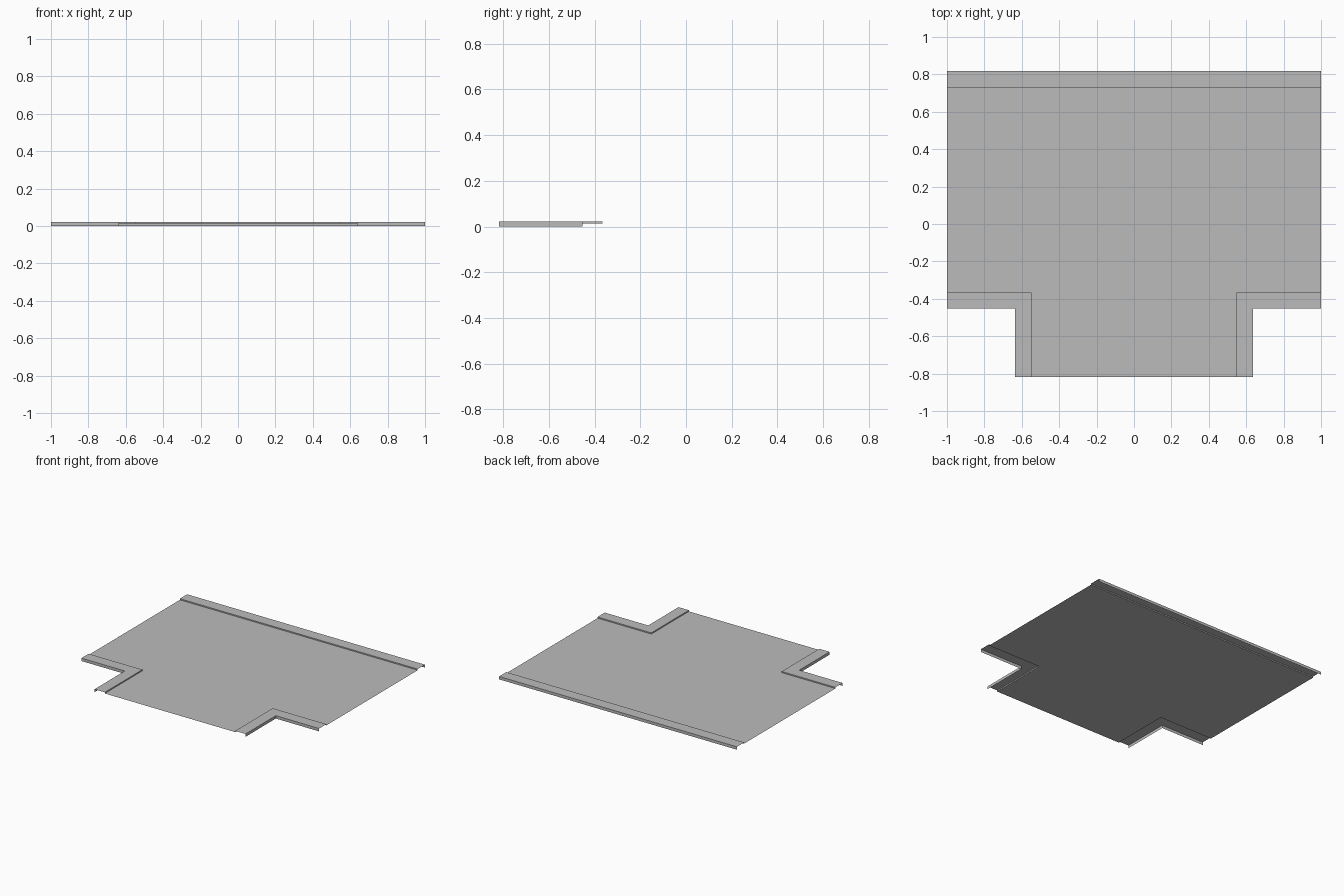
import bpy
import bmesh

cube = bpy.data.objects.get("Cube")
if cube:
    bpy.data.objects.remove(cube, do_unlink=True)

# Key dimensions
LENGTH = 1.0       # half length of the through road
FRONT = -0.817     # open end of the side branch
CENTRE = 0.182     # centre line of the through road
INNER = 0.548      # half width of the carriageway
OUTER = 0.635      # half width including kerbs
ROAD_Z = 0.013
KERB_Z = 0.022

grey = bpy.data.materials.new("concrete_grey")
grey.use_nodes = True
colour = (0.5, 0.5, 0.5, 1.0)
grey.diffuse_color = colour
grey.node_tree.nodes["Principled BSDF"].inputs["Base Color"].default_value = colour


def finish(name, bm):
    mesh = bpy.data.meshes.new(name)
    bm.to_mesh(mesh)
    bm.free()
    mesh.materials.append(grey)
    obj = bpy.data.objects.new(name, mesh)
    bpy.context.collection.objects.link(obj)
    return obj


def back_path(half):
    return [(-LENGTH, CENTRE + half), (LENGTH, CENTRE + half)]


def corner_path(half, side):
    path = [(side * LENGTH, CENTRE - half), (side * half, CENTRE - half), (side * half, FRONT)]
    return path if side > 0 else path[::-1]


def kerb(name, inner, outer):
    """Open folded strip: inner step, flat top, outer wall down to the ground."""
    bm = bmesh.new()
    profile = [(inner, ROAD_Z), (inner, KERB_Z), (outer, KERB_Z), (outer, 0.0)]
    rows = [[bm.verts.new((x, y, z)) for x, y in path] for path, z in profile]
    for a, b in zip(rows, rows[1:]):
        for j in range(len(a) - 1):
            bm.faces.new((a[j], a[j + 1], b[j + 1], b[j]))
    return finish(name, bm)


# T-shaped road sheet, outlined counterclockwise
bm = bmesh.new()
outline = back_path(INNER)[::-1] + corner_path(INNER, -1)[::-1] + corner_path(INNER, 1)[::-1]
bm.faces.new([bm.verts.new((x, y, ROAD_Z)) for x, y in outline])
finish("road_surface", bm)

# Straight kerb at the back, bent kerbs at both front corners
kerb("back_kerb", back_path(INNER), back_path(OUTER))
for name, side in (("left_corner_kerb", 1), ("right_corner_kerb", -1)):
    kerb(name, corner_path(INNER, side), corner_path(OUTER, side))
